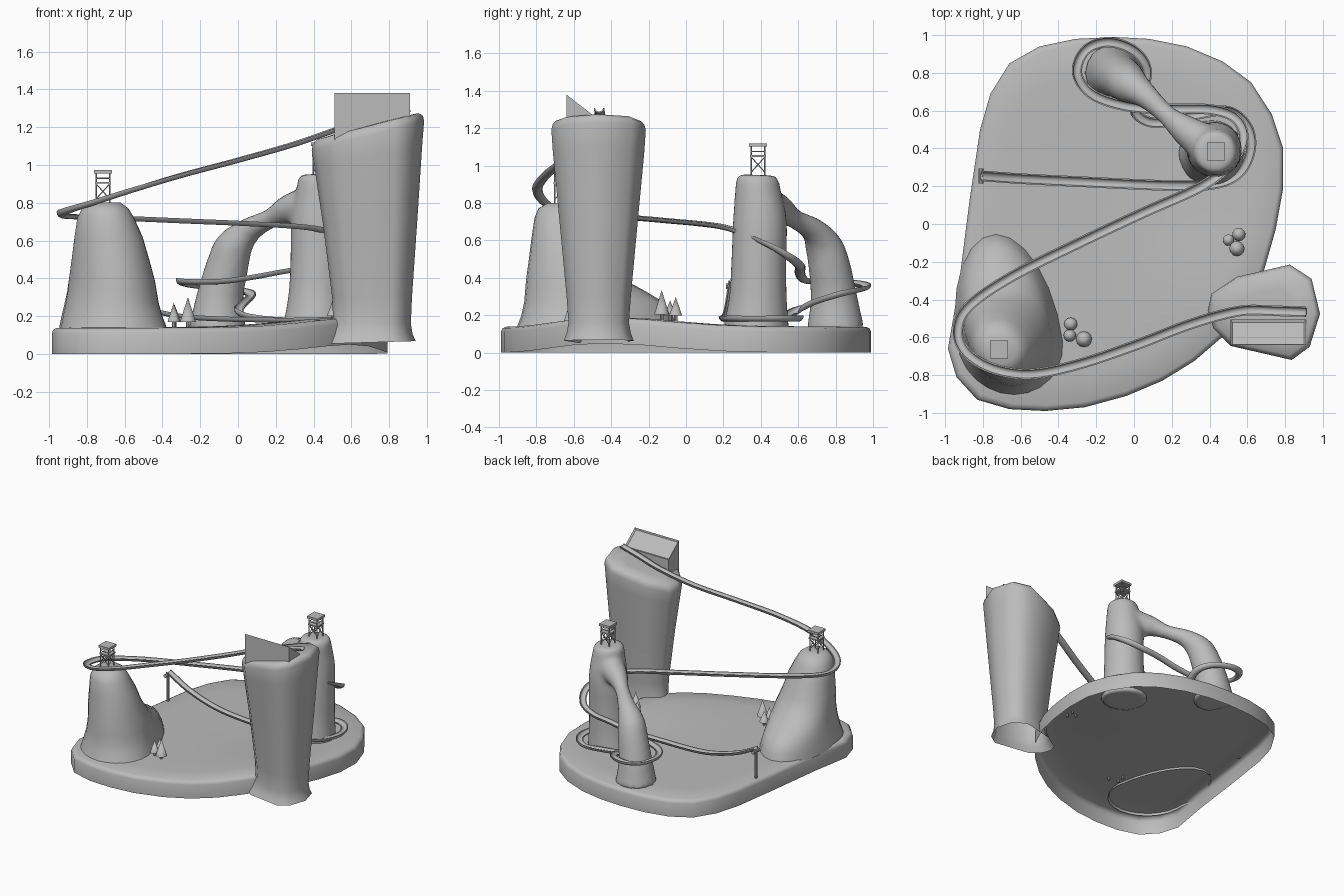
import bpy, bmesh
from math import sin, cos, pi, exp, radians
from mathutils import Vector, Matrix

if "Cube" in bpy.data.objects:
    bpy.data.objects.remove(bpy.data.objects["Cube"], do_unlink=True)

stone = bpy.data.materials.new("stone grey")
stone.use_nodes = True
GREY = (0.5, 0.5, 0.5, 1)
stone.diffuse_color = GREY
stone.node_tree.nodes["Principled BSDF"].inputs["Base Color"].default_value = GREY


def finish(name, bm, smooth=35):
    bmesh.ops.recalc_face_normals(bm, faces=bm.faces)
    me = bpy.data.meshes.new(name)
    bm.to_mesh(me)
    bm.free()
    me.materials.append(stone)
    ob = bpy.data.objects.new(name, me)
    bpy.context.collection.objects.link(ob)
    if smooth:
        bpy.ops.object.select_all(action='DESELECT')
        ob.select_set(True)
        bpy.context.view_layer.objects.active = ob
        bpy.ops.object.shade_smooth_by_angle(angle=radians(smooth))
    return ob


def loft(bm, rings, cap_start=False, cap_end=True):
    rows = [[bm.verts.new(p) for p in ring] for ring in rings]
    n = len(rows[0])
    for a, b in zip(rows, rows[1:]):
        for i in range(n):
            j = (i + 1) % n
            bm.faces.new((a[i], a[j], b[j], b[i]))
    if cap_start:
        bm.faces.new(rows[0][::-1])
    if cap_end:
        bm.faces.new(rows[-1])


def spline(points, steps):
    pts = [Vector(p) for p in points]
    pts = [2 * pts[0] - pts[1]] + pts + [2 * pts[-1] - pts[-2]]
    out = []
    for a, b, c, d in zip(pts, pts[1:], pts[2:], pts[3:]):
        for k in range(steps):
            t = k / steps
            out.append(0.5 * (2 * b + (c - a) * t + (2 * a - 5 * b + 4 * c - d) * t * t
                              + (3 * b - a - 3 * c + d) * t ** 3))
    return out + [pts[-2]]


def box(bm, centre, size):
    m = Matrix.Translation(centre) @ Matrix.Diagonal((*size, 1))
    bmesh.ops.create_cube(bm, size=1, matrix=m)


def bar(bm, a, b, r, sides=6):
    a, b = Vector(a), Vector(b)
    rot = (b - a).to_track_quat('Z', 'Y').to_matrix().to_4x4()
    bmesh.ops.create_cone(bm, cap_ends=True, segments=sides, radius1=r, radius2=r,
                          depth=(b - a).length, matrix=Matrix.Translation((a + b) / 2) @ rot)


# Island: open-bottomed plate with a swell near the tall tower
def swell(x, y):
    return 0.05 * exp(-((x - 0.55) ** 2 + (y + 0.4) ** 2) / 0.22)


outline = [(-.985, -.66), (-.93, -.34), (-.87, .13), (-.815, .5), (-.76, .69), (-.66, .85),
           (-.5, .94), (-.31, .98), (-.1, .99), (.08, .98), (.28, .94), (.47, .86), (.62, .75),
           (.73, .58), (.79, .4), (.79, .19), (.75, -.03), (.69, -.24), (.59, -.45), (.465, -.6),
           (.32, -.725), (.15, -.83), (-.04, -.91), (-.26, -.97), (-.47, -.99), (-.66, -.98),
           (-.83, -.93), (-.94, -.81)]


def island_ring(scale, z):
    pts = [(-.08 + (x + .08) * scale, y * scale) for x, y in outline]
    return [(x, y, z + swell(x, y)) for x, y in pts]


bm = bmesh.new()
loft(bm, [island_ring(s, z) for s, z in ((1, 0), (1, .11), (.99, .13), (.97, .138),
                                        (.8, .14), (.6, .14), (.4, .14), (.2, .14))])
finish("island", bm, 50)

# Tall flared tower with a sloping top
tower_plan = [(.39, -.46), (.41, -.37), (.545, -.28), (.825, -.215), (.94, -.29), (.985, -.475),
              (.93, -.65), (.835, -.72), (.51, -.645), (.42, -.55)]
bm = bmesh.new()
rings = []
for z, cx, sx, sy, tilt in ((.06, .685, .86, .74, .03), (.1, .695, .77, .68, .03),
                            (.16, .71, .69, .64, 0), (.3, .71, .71, .68, 0),
                            (.7, .7, .84, .83, .05), (1.05, .69, .96, .97, .2),
                            (1.155, .688, 1, 1, .26), (1.185, .688, .98, .97, .26),
                            (1.205, .688, .9, .9, .26), (1.21, .688, .5, .5, .26)):
    rings.append([(cx + (x - .688) * sx, -.465 + (y + .465) * sy, z + tilt * (x - .688) * sx)
                  for x, y in tower_plan])
loft(bm, rings)
finish("tall_tower", bm, 60)

# Wedge-shaped sign with a recessed sloping panel
bm = bmesh.new()
wedge = [(-.64, 1.08), (-.505, 1.08), (-.505, 1.275), (-.64, 1.38)]
loft(bm, [[(x, y, z) for y, z in wedge] for x in (.51, .91)], True)
bmesh.ops.recalc_face_normals(bm, faces=bm.faces)
panel = [f for f in bm.faces if f.normal.z > .3 and f.normal.y > .3]
bmesh.ops.inset_region(bm, faces=panel, thickness=.015)
bmesh.ops.translate(bm, verts=panel[0].verts, vec=-.012 * panel[0].normal)
finish("sign_wedge", bm, 0)

# Left mountain: steep peak with a low shoulder running back
bm = bmesh.new()
rings = []
for z, x0, x1, y0, y1 in ((.12, -.94, -.37, -.91, -.05), (.2, -.925, -.4, -.88, -.07),
                          (.27, -.91, -.42, -.865, -.12), (.33, -.9, -.43, -.86, -.22),
                          (.39, -.895, -.44, -.855, -.33), (.5, -.88, -.47, -.84, -.4),
                          (.62, -.865, -.505, -.825, -.45), (.72, -.85, -.55, -.81, -.5),
                          (.77, -.825, -.58, -.79, -.53), (.8, -.78, -.62, -.74, -.58)):
    ring = []
    for k in range(24):
        a = 2 * pi * k / 24
        cy = y0 + .28 if y1 - y0 > .5 else (y0 + y1) / 2
        dy = sin(a) * ((y1 - cy) if sin(a) > 0 else (cy - y0))
        lean = -.13 * max(0, dy) + .08 * max(0, -dy)
        ring.append(((x0 + x1) / 2 + lean + cos(a) * (x1 - x0) / 2, cy + dy, z))
    rings.append(ring)
loft(bm, rings)
finish("left_mountain", bm, 60)


# Rock arch: two pillars joined by a thin bridge and blended together
def tube(bm, points, sides=20):
    path = spline(points, 4)
    rings = []
    for i, p in enumerate(path):
        c = p.xyz
        t = (path[min(i + 1, len(path) - 1)].xyz - path[max(i - 1, 0)].xyz).normalized()
        u = Vector((.63, .77, 0)).cross(t).normalized()
        v = t.cross(u)
        rings.append([c + p.w * (u * cos(2 * pi * k / sides) + v * sin(2 * pi * k / sides))
                      for k in range(sides)])
    loft(bm, rings, True)


bm = bmesh.new()
tube(bm, [(.41, .375, .12, .178), (.42, .385, .3, .155), (.425, .39, .5, .148),
          (.425, .395, .7, .145), (.43, .385, .85, .125), (.43, .38, .93, .112),
          (.43, .38, .95, .09)])
tube(bm, [(-.11, .8, .12, .155), (-.095, .79, .3, .125), (-.055, .765, .47, .112),
          (-.02, .735, .57, .1), (.06, .68, .655, .068), (.17, .58, .715, .053),
          (.27, .5, .765, .08), (.4, .41, .79, .11)])
arch = finish("rock_arch", bm)
remesh = arch.modifiers.new("blend", 'REMESH')
remesh.mode = 'VOXEL'
remesh.voxel_size = .02
remesh.use_smooth_shade = True
relax = arch.modifiers.new("relax", 'SMOOTH')
relax.iterations = 4

# Slide: one U-shaped channel swept along the whole course, banked in the turns
course = [(.91, -.465, 1.295), (.75, -.46, 1.255), (.56, -.46, 1.2), (.3, -.53, 1.11),
          (0, -.645, 1.025), (-.3, -.745, .945), (-.55, -.795, .87), (-.75, -.765, .805),
          (-.89, -.68, .76), (-.935, -.57, .735), (-.88, -.44, .727), (-.65, -.28, .72),
          (-.3, -.105, .705), (.05, .06, .69), (.36, .2, .67), (.51, .32, .63), (.58, .45, .57),
          (.54, .56, .5), (.42, .605, .46), (.26, .61, .44), (.1, .61, .41), (-.07, .63, .385),
          (-.23, .69, .38), (-.305, .8, .38), (-.26, .92, .365), (-.14, .965, .35),
          (0, .92, .335), (.07, .82, .31), (.04, .69, .27), (0, .6, .225), (.05, .55, .2),
          (.14, .535, .185), (.33, .58, .18), (.5, .6, .18), (.6, .52, .18), (.62, .4, .18),
          (.56, .27, .18), (.42, .21, .18), (.15, .205, .18), (-.3, .225, .2),
          (-.6, .24, .275), (-.81, .255, .375)]
half = [pi + pi * k / 6 for k in range(7)]
section = [(.028 * cos(a), .026 * sin(a)) for a in half]
section += [(.021 * cos(a), .018 * sin(a)) for a in reversed(half)]
path = spline(course, 6)
last = len(path) - 1
rings = []
for i, p in enumerate(path):
    before, after = path[max(i - 4, 0)], path[min(i + 4, last)]
    t = (path[min(i + 1, last)] - path[max(i - 1, 0)]).normalized()
    turn = (p - before).cross(after - p).z / max((after - before).length ** 3, 1e-4)
    bank = max(-.5, min(.5, turn * .3))
    side = t.cross(Vector((0, 0, 1))).normalized()
    up = side.cross(t)
    s = side * cos(bank) + up * sin(bank)
    n = up * cos(bank) - side * sin(bank)
    rings.append([p + s * a + n * (b + .012) for a, b in section])
bm = bmesh.new()
loft(bm, rings, True)
finish("slide", bm, 50)

# Post and cross bar under the free end of the slide
bm = bmesh.new()
bar(bm, (-.81, .255, .13), (-.81, .255, .35), .012, 10)
bar(bm, (-.81, .215, .355), (-.81, .295, .355), .014, 10)
finish("slide_end_post", bm)


# Lookout towers: legs, cross braces, deck, rails and roof
def lookout(name, x, y, z):
    bm = bmesh.new()
    h = .036
    corners = [(x - h, y - h), (x + h, y - h), (x + h, y + h), (x - h, y + h)]
    for i, (ax, ay) in enumerate(corners):
        bx, by = corners[(i + 1) % 4]
        bar(bm, (ax, ay, z - .03), (ax, ay, z + .16), .004)
        bar(bm, (ax, ay, z + .02), (bx, by, z + .1), .003)
        bar(bm, (bx, by, z + .02), (ax, ay, z + .1), .003)
        bar(bm, (ax, ay, z + .13), (bx, by, z + .13), .003)
    box(bm, (x, y, z + .106), (.085, .085, .01))
    box(bm, (x, y, z + .165), (.095, .095, .018))
    finish(name, bm, 0)


lookout("left_lookout", -.715, -.665, .8)
lookout("arch_lookout", .435, .385, .945)

# Small conifers
trees = [(-.335, -.53, .12, .035), (-.265, -.61, .16, .042), (-.34, -.59, .13, .033),
         (.555, -.055, .13, .035), (.5, -.085, .11, .03), (.545, -.13, .16, .04)]
for i, (x, y, height, r) in enumerate(trees):
    bm = bmesh.new()
    ground = .138 + swell(x, y)
    bar(bm, (x, y, ground - .02), (x, y, ground + .04), .009, 8)
    bmesh.ops.create_cone(bm, cap_ends=True, segments=12, radius1=r, radius2=0, depth=height - .03,
                          matrix=Matrix.Translation((x, y, ground + .015 + height / 2)))
    finish(f"conifer_{i + 1}", bm, 40)
